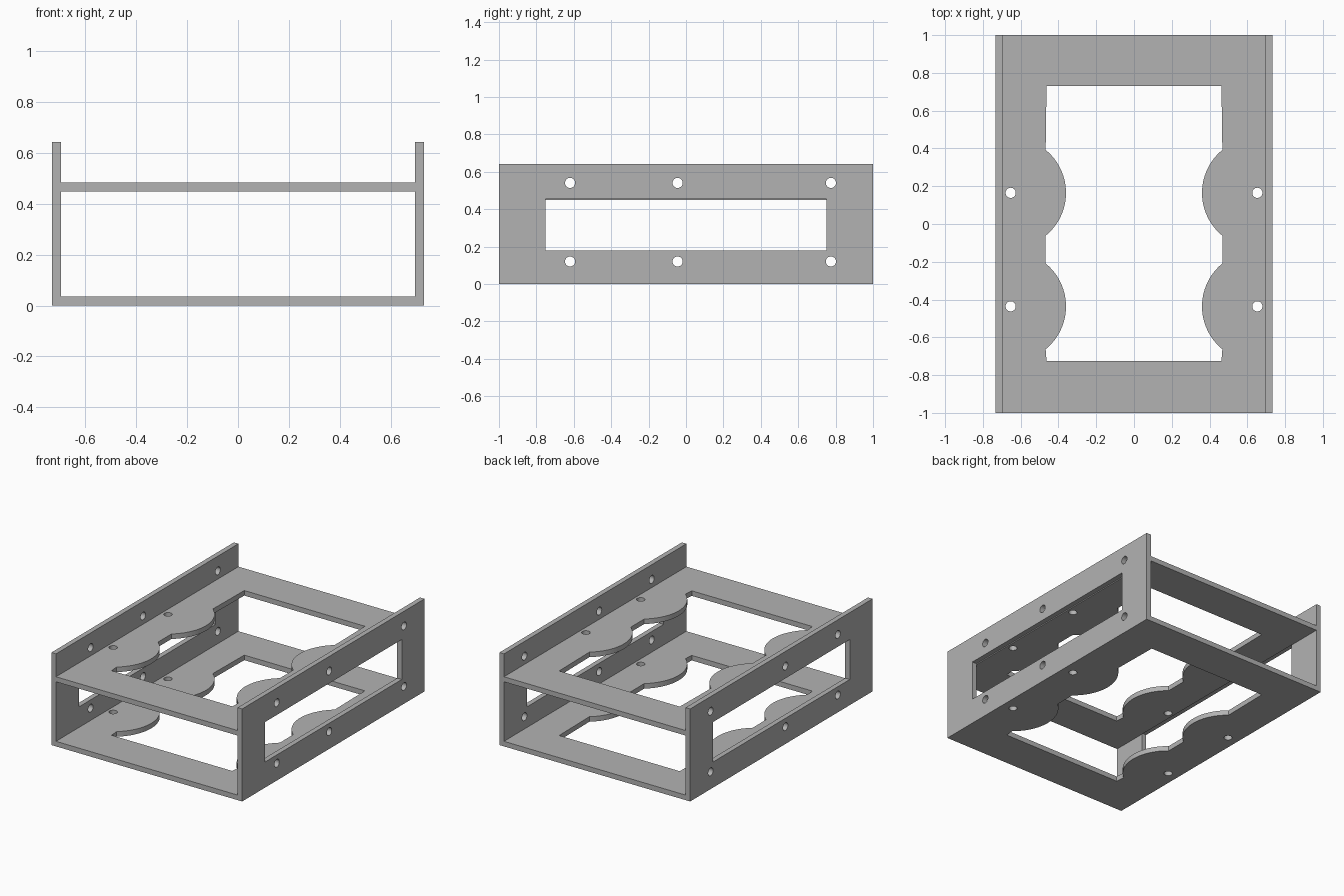
import bpy
import bmesh
from math import sin, cos, asin, pi, radians
from mathutils import Matrix, Vector

cube = bpy.data.objects.get("Cube")
if cube:
    bpy.data.objects.remove(cube, do_unlink=True)

# Overall sizes
HALF_W, HALF_L, HEIGHT, THICK = 0.732, 1.0, 0.642, 0.035
INNER_W = HALF_W - THICK
HOLE_R = 0.027

grey = bpy.data.materials.new("plain grey")
grey.use_nodes = True
COLOUR = (0.45, 0.45, 0.45, 1)
grey.diffuse_color = COLOUR
grey.node_tree.nodes["Principled BSDF"].inputs["Base Color"].default_value = COLOUR


def rect(u0, u1, v0, v1):
    return [(u0, v0), (u1, v0), (u1, v1), (u0, v1)]


def circle(u, v, r=HOLE_R, n=32):
    return [(u + r * cos(2 * pi * i / n), v + r * sin(2 * pi * i / n)) for i in range(n)]


def plate(name, loops, matrix):
    """Fill an outline with holes and thicken it along local z."""
    bm = bmesh.new()
    for loop in loops:
        verts = [bm.verts.new((u, v, 0)) for u, v in loop]
        for a, b in zip(verts, verts[1:] + verts[:1]):
            bm.edges.new((a, b))
    bmesh.ops.triangle_fill(bm, edges=bm.edges[:], use_beauty=True, normal=Vector((0, 0, 1)))
    top = bmesh.ops.extrude_face_region(bm, geom=bm.faces[:])["geom"]
    bmesh.ops.translate(bm, vec=(0, 0, THICK),
                        verts=[g for g in top if isinstance(g, bmesh.types.BMVert)])
    bmesh.ops.transform(bm, matrix=matrix, verts=bm.verts[:])
    bmesh.ops.recalc_face_normals(bm, faces=bm.faces[:])
    mesh = bpy.data.meshes.new(name)
    bm.to_mesh(mesh)
    bm.free()
    mesh.materials.append(grey)
    obj = bpy.data.objects.new(name, mesh)
    bpy.context.collection.objects.link(obj)
    bpy.ops.object.select_all(action="DESELECT")
    obj.select_set(True)
    bpy.context.view_layer.objects.active = obj
    bpy.ops.object.shade_smooth_by_angle(angle=radians(30))


# Shelf opening: a rectangle with round lobes reaching in around each bolt hole
WIN_X, WIN_FRONT, WIN_BACK = 0.463, -0.725, 0.73
BOLT_X, BOLT_Y = 0.653, (-0.436, 0.165)
LOBE_R, LOBE_CHORD = 0.293, 0.227
spread = asin(LOBE_CHORD / LOBE_R)
STEPS = 24

right_edge = [(WIN_X, WIN_FRONT)]
for y in BOLT_Y:
    for i in range(STEPS + 1):
        a = -spread + 2 * spread * i / STEPS
        right_edge.append((BOLT_X - LOBE_R * cos(a), y + LOBE_R * sin(a)))
right_edge.append((WIN_X, WIN_BACK))
opening = right_edge + [(-x, y) for x, y in reversed(right_edge)]

shelf = [rect(-INNER_W, INNER_W, -HALF_L, HALF_L), opening]
shelf += [circle(s * BOLT_X, y) for s in (-1, 1) for y in BOLT_Y]
for name, z in (("bottom_shelf", 0), ("upper_shelf", 0.448)):
    plate(name, shelf, Matrix.Translation((0, 0, z)))

# Side panels: long window and two rows of bolt holes; local axes map to y, z, x
side = [rect(-HALF_L, HALF_L, 0, HEIGHT), rect(-0.75, 0.75, 0.178, 0.455)]
side += [circle(y, z) for y in (-0.62, -0.045, 0.775) for z in (0.12, 0.54)]
upright = Matrix(((0, 0, 1, 0), (1, 0, 0, 0), (0, 1, 0, 0), (0, 0, 0, 1)))
for name, x in (("left_side_panel", INNER_W), ("right_side_panel", -HALF_W)):
    plate(name, side, Matrix.Translation((x, 0, 0)) @ upright)
